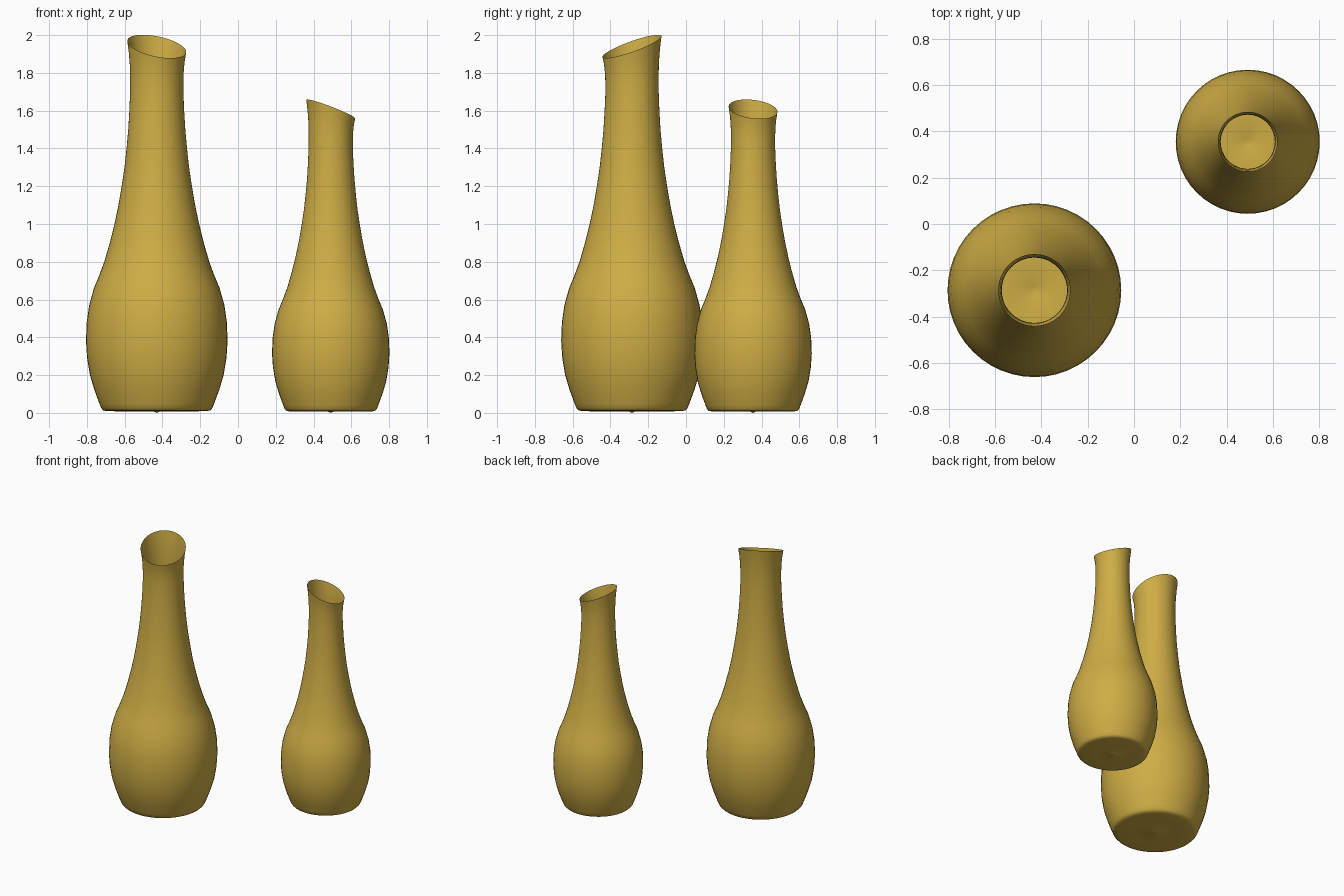
import bpy, bmesh, math

if "Cube" in bpy.data.objects:
    bpy.data.objects.remove(bpy.data.objects["Cube"])

SEG = 48
# outer profile of the tall vase: (radius, height), base to rim
PROFILE = [(0.018, 0.008), (0.15, 0.008), (0.26, 0.009), (0.283, 0.013), (0.294, 0.025),
           (0.304, 0.05), (0.330, 0.12), (0.354, 0.20), (0.369, 0.29), (0.375, 0.38),
           (0.371, 0.48), (0.358, 0.57), (0.333, 0.66), (0.304, 0.73), (0.278, 0.80),
           (0.249, 0.90), (0.224, 1.00), (0.203, 1.10), (0.186, 1.20), (0.171, 1.30),
           (0.160, 1.40), (0.151, 1.50), (0.145, 1.60), (0.141, 1.70), (0.141, 1.77),
           (0.143, 1.83), (0.148, 1.885), (0.156, 1.94)]
TILT = 0.395  # slope of the slanted mouth

mat = bpy.data.materials.new("mustard_glaze")
mat.diffuse_color = (0.62, 0.42, 0.06, 1)
mat.use_nodes = True
mat.node_tree.nodes["Principled BSDF"].inputs["Base Color"].default_value = mat.diffuse_color


def vase(name, x, y, scale, high_side):
    """Thin-walled revolved vase whose mouth rises towards the angle high_side."""
    bm = bmesh.new()
    rings = []
    for r, z in PROFILE:
        w = max(0.0, (z - 1.55) / 0.39) ** 1.5
        ring = []
        for i in range(SEG):
            a = 2 * math.pi * i / SEG
            dz = TILT * r * w * math.cos(a - high_side)
            ring.append(bm.verts.new((r * math.cos(a), r * math.sin(a), z + dz)))
        rings.append(ring)
    # walls
    for lo, hi in zip(rings, rings[1:]):
        for i in range(SEG):
            j = (i + 1) % SEG
            bm.faces.new((lo[i], lo[j], hi[j], hi[i]))
    # small nub under the floor
    tip = bm.verts.new((0, 0, 0))
    for i in range(SEG):
        bm.faces.new((tip, rings[0][(i + 1) % SEG], rings[0][i]))
    for f in bm.faces:
        f.smooth = True
    mesh = bpy.data.meshes.new(name)
    bm.to_mesh(mesh)
    bm.free()
    mesh.materials.append(mat)
    ob = bpy.data.objects.new(name, mesh)
    ob.location = (x, y, 0)
    ob.scale = (scale,) * 3
    bpy.context.collection.objects.link(ob)


vase("tall_vase", -0.43, -0.286, 1.0, math.radians(118))
vase("short_vase", 0.491, 0.355, 0.829, math.radians(196))
